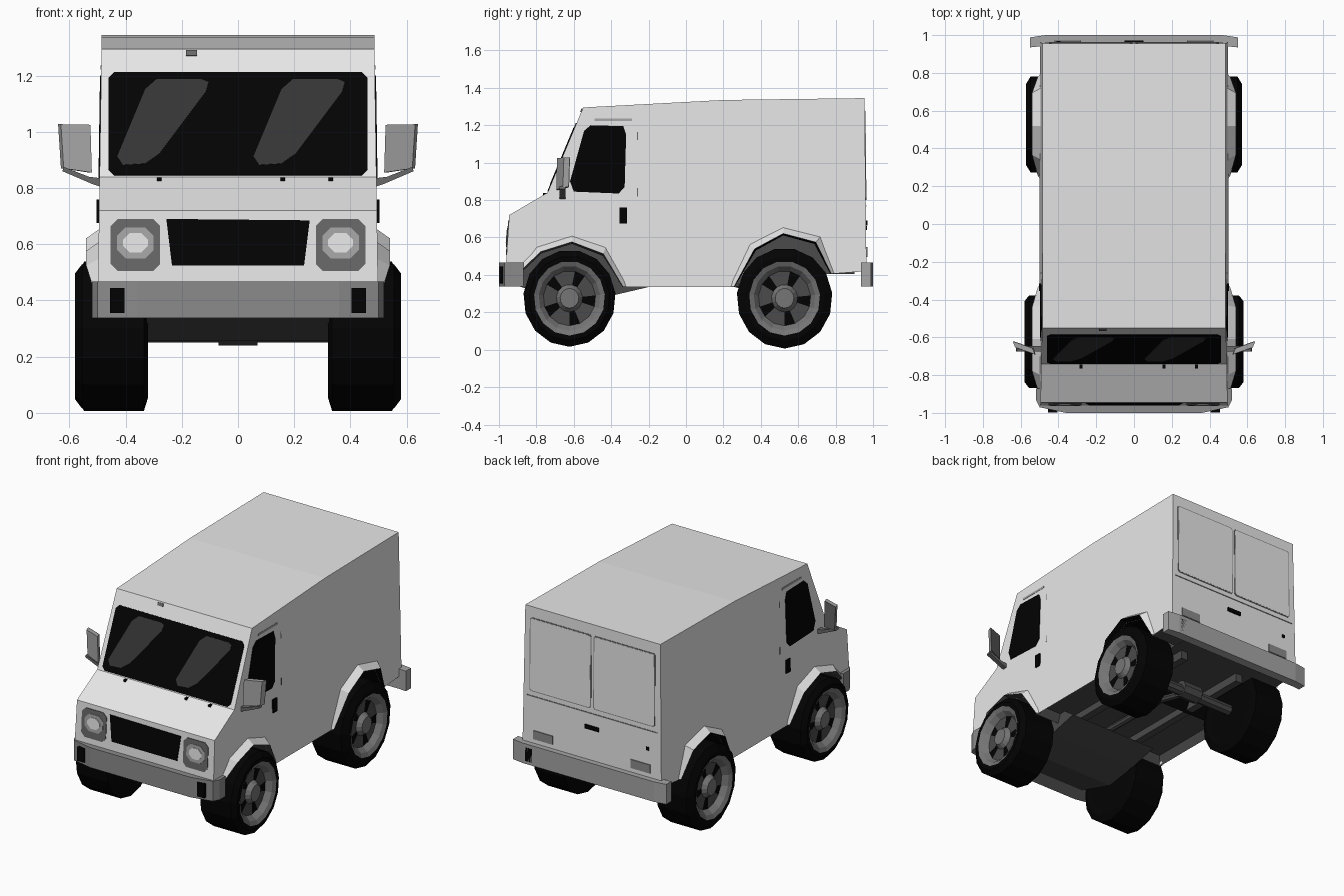
import bpy, bmesh, math
from mathutils import Vector

if "Cube" in bpy.data.objects:
    bpy.data.objects.remove(bpy.data.objects["Cube"])


def mat(name, v):
    m = bpy.data.materials.new(name)
    m.diffuse_color = (v, v, v, 1)
    m.use_nodes = True
    m.node_tree.nodes["Principled BSDF"].inputs["Base Color"].default_value = m.diffuse_color
    return m


BODY = mat("body white", 0.82)
BLACK = mat("black", 0.0008)
STREAK = mat("glass reflection", 0.035)
BUMPER = mat("bumper grey", 0.26)
LIGHT = mat("light grey", 0.38)
TRIM = mat("trim grey", 0.14)
LENS = mat("lamp white", 0.9)
UNDER = mat("underbody dark", 0.07)
RIM = mat("rim grey", 0.18)


def finish(name, bm, *mats):
    bmesh.ops.recalc_face_normals(bm, faces=bm.faces)
    me = bpy.data.meshes.new(name)
    bm.to_mesh(me)
    bm.free()
    for m in mats:
        me.materials.append(m)
    ob = bpy.data.objects.new(name, me)
    bpy.context.collection.objects.link(ob)
    return ob


def prism(name, pts, vec, m):
    """Polygon extruded along a vector into a closed solid."""
    bm = bmesh.new()
    a = [bm.verts.new(Vector(p)) for p in pts]
    b = [bm.verts.new(Vector(p) + Vector(vec)) for p in pts]
    bm.faces.new(a)
    bm.faces.new(b)
    for i in range(len(a)):
        j = (i + 1) % len(a)
        bm.faces.new((a[i], a[j], b[j], b[i]))
    return finish(name, bm, m)


def box(name, x0, x1, y0, y1, z0, z1, m):
    return prism(name, [(x0, y0, z0), (x1, y0, z0), (x1, y1, z0), (x0, y1, z0)], (0, 0, z1 - z0), m)


def tube(name, a, b, r, m, n=8):
    a, b = Vector(a), Vector(b)
    q = (b - a).to_track_quat('Z', 'Y')
    pts = [a + q @ Vector((r * math.cos(t), r * math.sin(t), 0))
           for t in (2 * math.pi * i / n for i in range(n))]
    return prism(name, pts, b - a, m)


def width(z):
    return 0.505 - 0.015 * z


def across(p, q):
    """Map (x, z) onto the sloped plane through two (y, z) profile points."""
    return lambda x, z: (x, p[0] + (q[0] - p[0]) * (z - p[1]) / (q[1] - p[1]), z)


def rect(x0, x1, z0, z1, c=0.0):
    """Rectangle with cut corners."""
    if not c:
        return [(x0, z0), (x1, z0), (x1, z1), (x0, z1)]
    return [(x0 + c, z0), (x1 - c, z0), (x1, z0 + c), (x1, z1 - c),
            (x1 - c, z1), (x0 + c, z1), (x0, z1 - c), (x0, z0 + c)]


def plate(name, surf, pts, m, d, t=0.004):
    return prism(name, [surf(*p) for p in pts], Vector(d) * t, m)


# body shell: side profile with wheel arches, sides leaning in slightly
NOSE0, NOSE1, COWL, BROW = (-0.965, 0.42), (-0.945, 0.72), (-0.74, 0.84), (-0.55, 1.295)
TAIL0, TAIL1 = (0.965, 0.42), (0.955, 1.345)
F_OUT = [(-0.31, 0.34), (-0.43, 0.55), (-0.61, 0.61), (-0.80, 0.55), (-0.9, 0.45)]
F_IN = [(-0.345, 0.335), (-0.445, 0.5), (-0.61, 0.565), (-0.77, 0.515), (-0.87, 0.42)]
R_OUT = [(0.23, 0.34), (0.34, 0.565), (0.52, 0.655), (0.72, 0.605), (0.8, 0.41)]
R_IN = [(0.265, 0.335), (0.375, 0.53), (0.52, 0.61), (0.685, 0.565), (0.77, 0.405)]
profile = [NOSE0, NOSE1, COWL, BROW, (0.2, 1.335), TAIL1, TAIL0] + R_IN[::-1] + F_IN
bm = bmesh.new()
L = [bm.verts.new((-width(z), y, z)) for y, z in profile]
R = [bm.verts.new((width(z), y, z)) for y, z in profile]
bm.faces.new(L)
bm.faces.new(R[::-1])
for i in range(len(L)):
    j = (i + 1) % len(L)
    bm.faces.new((L[i], R[i], R[j], L[j]))
bmesh.ops.recalc_face_normals(bm, faces=bm.faces)
bm.normal_update()
for f in bm.faces:
    c = f.calc_center_median()
    if f.normal.z < -0.1:
        f.material_index = 2 if c.z > 0.425 and c.y > 0.2 else 1
floor = [f for f in bm.faces if f.normal.z < -0.99 and abs(f.calc_center_median().y) < 0.2]
bmesh.ops.inset_individual(bm, faces=floor, thickness=0.03, depth=-0.06)
finish("body_shell", bm, BODY, UNDER, BLACK)

# wheel arch flares
for nm, outer, inner, dark in (("front", F_OUT, F_IN, UNDER), ("rear", R_OUT, R_IN, BLACK)):
    for s, side in ((-1, "left"), (1, "right")):
        bm = bmesh.new()
        rings = []
        for i, (o, n) in enumerate(zip(outer, inner)):
            lip = 0.51 if i in (0, 4) else 0.54
            mid = [o[k] + 0.75 * (n[k] - o[k]) for k in (0, 1)]
            rings.append([bm.verts.new((s * x, y, z)) for x, (y, z) in
                          ((0.492, o), (lip, mid), (0.492, n))])
        bm.faces.new(rings[0])
        bm.faces.new(rings[-1])
        for a, b in zip(rings, rings[1:]):
            for k in range(3):
                f = bm.faces.new((a[k], a[(k + 1) % 3], b[(k + 1) % 3], b[k]))
                f.material_index = 1 if k == 1 else 0
        finish(f"{nm}_flare_{side}", bm, BODY, dark)

# wheels: lathed tyre and dished rim with five dark openings
N = 15
for nm, cy, rad, xo in (("front", -0.623, 0.247, 0.58), ("rear", 0.527, 0.256, 0.572)):
    for s, side in ((-1, "left"), (1, "right")):
        prof = [(0.325, 0.17), (0.32, 0.21), (0.335, rad), (xo - 0.025, rad), (xo, 0.215), (xo, 0.19),
                (xo - 0.012, 0.165), (xo - 0.045, 0.14), (xo - 0.045, 0.07), (xo - 0.015, 0.05)]
        bm = bmesh.new()
        rings = [[bm.verts.new((s * x, cy + r * math.sin(2 * math.pi * i / N),
                                0.275 - 1.05 * r * math.cos(2 * math.pi * i / N))) for i in range(N)]
                 for x, r in prof]
        bm.faces.new(rings[0]).material_index = 0
        bm.faces.new(rings[-1]).material_index = 1
        for k, (a, b) in enumerate(zip(rings, rings[1:])):
            for i in range(N):
                j = (i + 1) % N
                f = bm.faces.new((a[i], a[j], b[j], b[i]))
                if k == 7:
                    f.material_index = 0 if i % 3 == 0 else 2
                else:
                    f.material_index = 0 if k < 5 else 1
        finish(f"{nm}_wheel_{side}", bm, BLACK, RIM, UNDER)

# bumpers with dark blocks
front = [(0.36, -1.0), (0.5, -0.97), (0.52, -0.93), (0.52, -0.87)]
rear = [(0.47, 1.0), (0.55, 0.988), (0.55, 0.935), (0.5, 0.94)]
for nm, half, m, yb in (("front", front, BUMPER, -0.988), ("rear", rear, LIGHT, 0.99)):
    pts = half + [(-x, y) for x, y in half[::-1]]
    prism(nm + "_bumper", [(x, y, 0.337) for x, y in pts], (0, 0, 0.13), m)
    for s in (-1, 1):
        x = s * 0.43
        box(nm + "_bumper_block", x - 0.026, x + 0.026, yb - 0.01, yb + 0.01, 0.355, 0.445, BLACK)

# windscreen with reflections and wipers
screen, FWD = across(COWL, BROW), (0, -0.92, 0.39)
plate("windscreen", screen, rect(-0.46, 0.46, 0.845, 1.212, 0.02), BLACK, FWD)
for dx in (0, 0.485):
    pts = [(-0.41, 0.88), (-0.33, 0.885), (-0.28, 0.92), (-0.115, 1.14), (-0.105, 1.175),
           (-0.13, 1.185), (-0.29, 1.185), (-0.33, 1.15), (-0.43, 0.91)]
    plate("screen_reflection", screen, [(x + dx, z) for x, z in pts], STREAK, FWD, 0.006)
for x in (-0.28, 0.16, 0.33):
    box("wiper_pivot", x - 0.008, x + 0.008, -0.765, -0.745, 0.815, 0.838, BLACK)
plate("brow_lamp", screen, rect(-0.185, -0.145, 1.27, 1.288), TRIM, FWD, 0.006)

# grille and headlamps
nose = across(NOSE0, NOSE1)
plate("grille", nose, [(-0.235, 0.525), (0.235, 0.525), (0.255, 0.685), (-0.255, 0.69)], BLACK, (0, -1, 0))
for s in (-1, 1):
    x = s * 0.365
    plate("headlamp_surround", nose, rect(x - 0.088, x + 0.088, 0.505, 0.69, 0.025), TRIM, (0, -1, 0))
    plate("headlamp_ring", nose, rect(x - 0.065, x + 0.065, 0.55, 0.66, 0.03), LIGHT, (0, -1, 0), 0.006)
    plate("headlamp_lens", nose, rect(x - 0.045, x + 0.045, 0.57, 0.64, 0.025), LENS, (0, -1, 0), 0.009)

# cab side windows, handles, seams and mirrors
window = [(-0.60, 0.845), (-0.36, 0.835), (-0.328, 0.87), (-0.32, 1.15), (-0.335, 1.195),
          (-0.51, 1.2), (-0.545, 1.17), (-0.62, 0.9)]
for s, side in ((-1, "left"), (1, "right")):
    flank = lambda y, z, s=s: (s * width(z), y, z)
    out = (s, 0, 0)
    plate("side_window_" + side, flank, window, BLACK, out)
    plate("door_handle_" + side, flank, rect(-0.355, -0.315, 0.675, 0.76), BLACK, out, 0.009)
    plate("door_seam_top_" + side, flank, rect(-0.49, -0.29, 1.222, 1.236), LIGHT, out, 0.002)
    for z in (0.82, 1.12):
        plate("door_seam_" + side, flank, rect(-0.262, -0.256, z, z + 0.045), TRIM, out, 0.002)
    head = [(0.53, -0.665, 0.855), (0.63, -0.63, 0.87), (0.64, -0.625, 1.027), (0.535, -0.662, 1.025)]
    head = [(s * x, y, z) for x, y, z in head]
    prism("mirror_" + side, head, (-s * 0.01, -0.028, 0), LIGHT)
    prism("mirror_glass_" + side, head, (-s * 0.001, 0.005, 0), TRIM)
    arm = [(0.49, 0.835), (0.49, 0.805), (0.52, 0.815), (0.625, 0.86), (0.62, 0.875), (0.53, 0.84)]
    prism("mirror_arm_" + side, [(s * x, -0.675, z) for x, z in arm], (0, 0.03, 0), TRIM)

# rear doors, handle and tail lamps
tail, BACK = across(TAIL0, TAIL1), (0, 1, 0)
for s in (-1, 1):
    x0, x1 = sorted((s * 0.008, s * 0.45))
    plate("rear_door_seam", tail, rect(x0, x1, 0.8, 1.275, 0.01), BUMPER, BACK, 0.003)
    plate("rear_door_panel", tail, rect(x0 + 0.006, x1 - 0.006, 0.806, 1.269, 0.01), BODY, BACK, 0.004)
    x0, x1 = sorted((s * 0.28, s * 0.42))
    plate("tail_lamp", tail, rect(x0, x1, 0.495, 0.55), BUMPER, BACK, 0.006)
plate("rear_seam", tail, rect(-0.47, 0.47, 0.765, 0.771), BUMPER, BACK, 0.003)
plate("rear_handle", tail, rect(-0.05, 0.05, 0.665, 0.69), BLACK, BACK, 0.009)
plate("rear_lock", tail, rect(-0.41, -0.39, 0.64, 0.66), BLACK, BACK, 0.006)

# underbody: well centres, front tray, rails, axles and driveshaft
box("front_well_centre", -0.33, 0.33, -0.9, -0.3, 0.4, 0.58, UNDER)
box("rear_well_centre", -0.31, 0.31, 0.22, 0.9, 0.405, 0.62, UNDER)
prism("front_tray", [(-0.325, -0.93, 0.35), (-0.325, -0.62, 0.255), (-0.325, -0.4, 0.288),
                     (-0.325, -0.2, 0.335), (-0.325, -0.3, 0.41), (-0.325, -0.9, 0.41)],
      (0.65, 0, 0), UNDER)
for s in (-1, 1):
    box("chassis_rail", s * 0.22 - 0.025, s * 0.22 + 0.025, -0.3, 0.75, 0.35, 0.41, UNDER)
tube("rear_axle", (-0.36, 0.527, 0.285), (0.36, 0.527, 0.285), 0.035, UNDER)
tube("differential", (-0.07, 0.527, 0.295), (0.07, 0.527, 0.295), 0.055, UNDER)
tube("driveshaft", (0, -0.3, 0.365), (0, 0.25, 0.36), 0.022, UNDER)
tube("driveshaft_rear", (0, 0.25, 0.36), (0, 0.5, 0.3), 0.022, UNDER)
